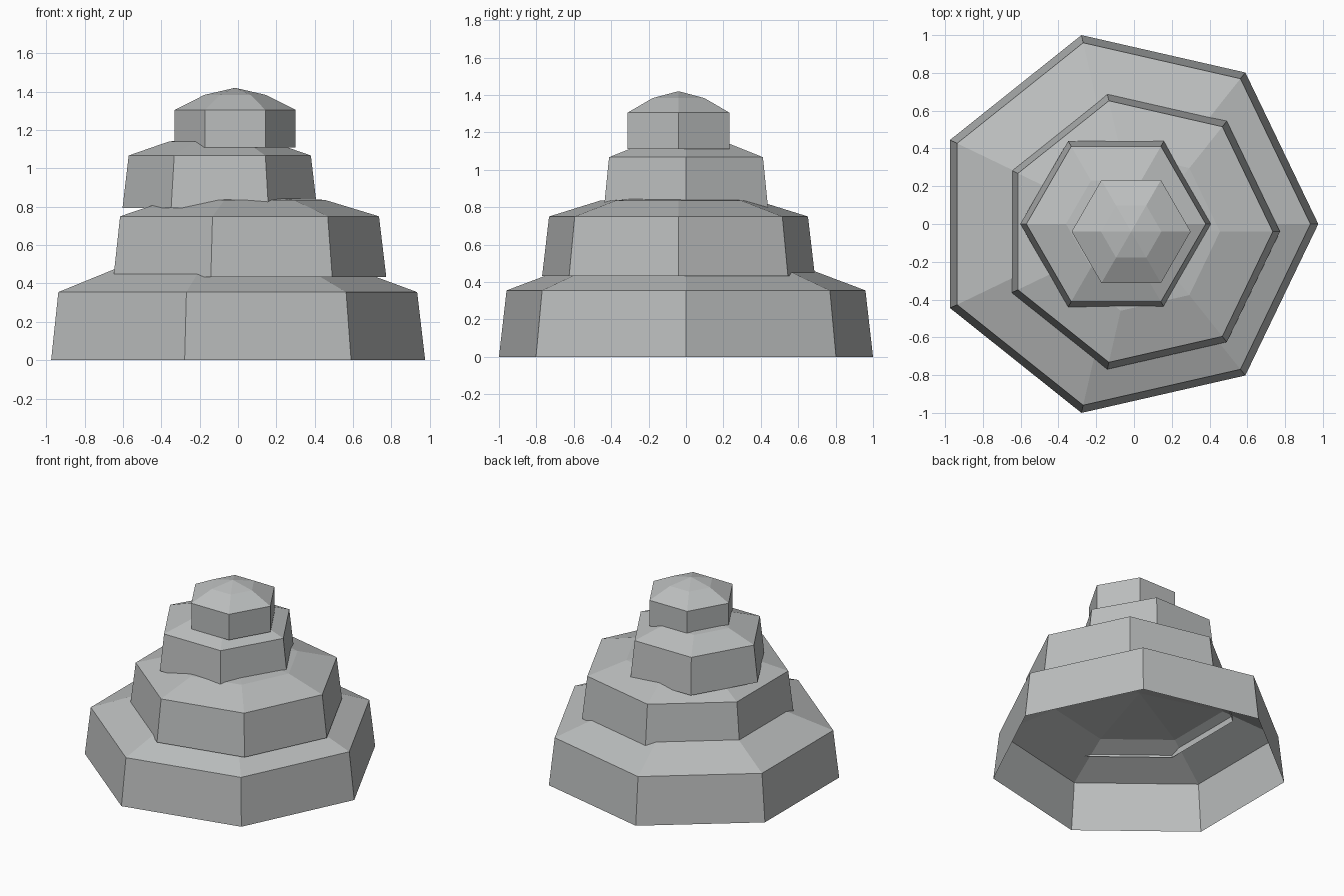
import bpy
import bmesh
import math

if "Cube" in bpy.data.objects:
    bpy.data.objects.remove(bpy.data.objects["Cube"])

stone = bpy.data.materials.new("grey_stone")
stone.diffuse_color = (0.50, 0.515, 0.515, 1.0)
stone.use_nodes = True
stone.node_tree.nodes["Principled BSDF"].inputs["Base Color"].default_value = stone.diffuse_color


def make_tier(name, sides, centre, rings, apex):
    """Open-bottomed tier: rings of (radius, z) from the base up, closed by an apex."""
    cx, cy = centre
    bm = bmesh.new()
    loops = []
    for radius, z in rings:
        loop = []
        for i in range(sides):
            a = 2 * math.pi * i / sides
            loop.append(bm.verts.new((cx + radius * math.cos(a),
                                      cy + radius * math.sin(a), z)))
        loops.append(loop)
    tip = bm.verts.new((cx, cy, apex))
    for lower, upper in zip(loops, loops[1:]):
        for i in range(sides):
            j = (i + 1) % sides
            bm.faces.new((lower[i], lower[j], upper[j], upper[i]))
    for i in range(sides):
        bm.faces.new((loops[-1][i], loops[-1][(i + 1) % sides], tip))
    mesh = bpy.data.meshes.new(name)
    bm.to_mesh(mesh)
    bm.free()
    mesh.materials.append(stone)
    obj = bpy.data.objects.new(name, mesh)
    bpy.context.collection.objects.link(obj)
    return obj


# Each tier: tapered wall, sloping shoulder, shallow cap
make_tier("base_tier", 7, (-0.05, 0.0),
          [(1.0257, 0.0), (0.984, 0.355), (0.59, 0.50)], 0.56)
make_tier("second_tier", 7, (0.025, -0.04),
          [(0.748, 0.433), (0.71, 0.75), (0.43, 0.835)], 0.87)
make_tier("third_tier", 6, (-0.095, 0.0),
          [(0.507, 0.793), (0.475, 1.067), (0.265, 1.14)], 1.165)
make_tier("top_tier", 6, (-0.015, -0.04),
          [(0.315, 1.11), (0.315, 1.305), (0.16, 1.383)], 1.42)
